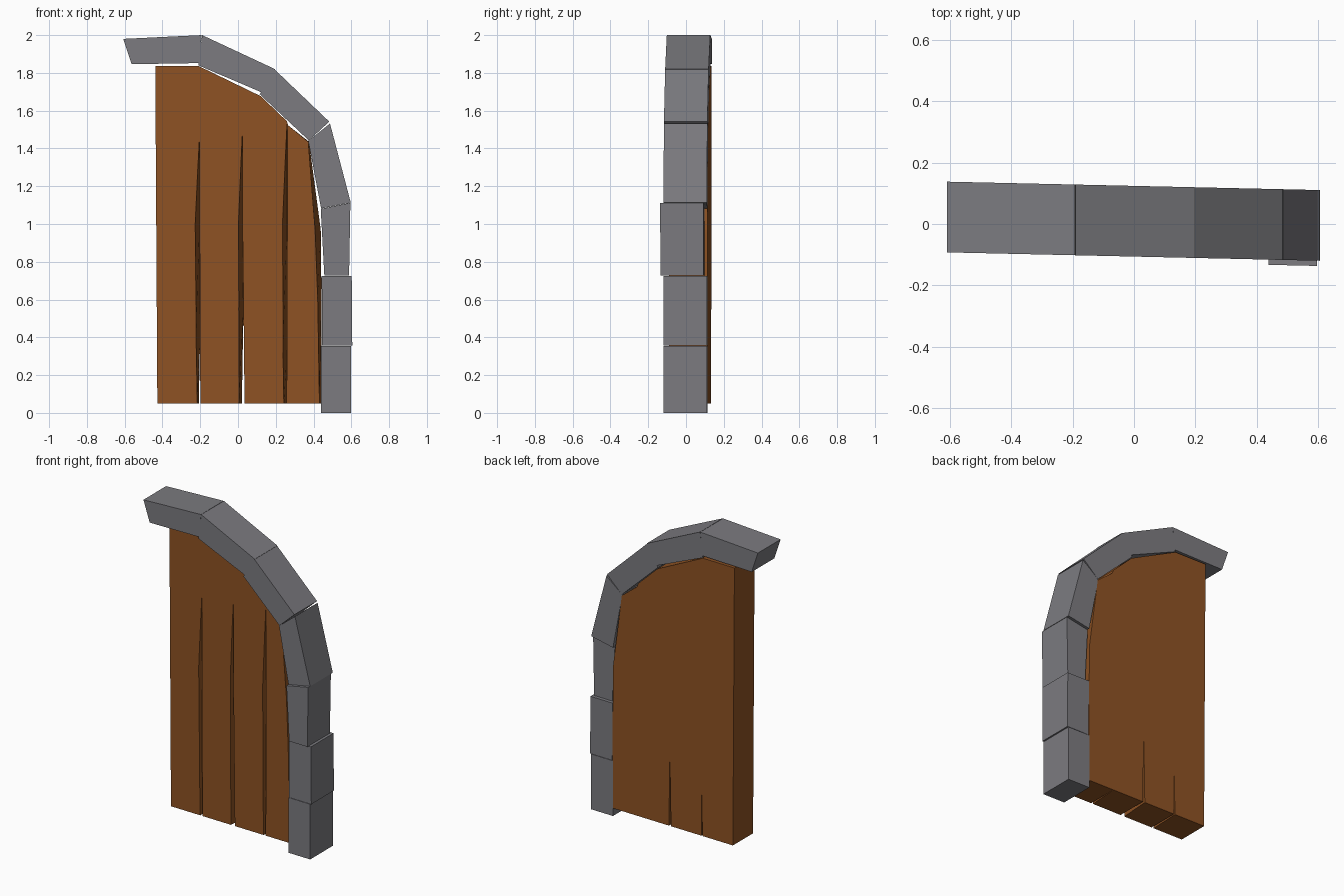
import bpy, bmesh

if "Cube" in bpy.data.objects:
    bpy.data.objects.remove(bpy.data.objects["Cube"])


def material(name, rgb):
    m = bpy.data.materials.new(name)
    m.diffuse_color = (*rgb, 1)
    m.use_nodes = True
    m.node_tree.nodes["Principled BSDF"].inputs["Base Color"].default_value = m.diffuse_color
    return m


STONE = material("grey stone", (0.20, 0.198, 0.215))
WOOD = material("brown wood", (0.27, 0.085, 0.017))


def skew(x, y, z):
    # the whole model is turned very slightly about z
    return (x, y + 0.009 - 0.0225 * x, z)


def loft(name, rings, mat):
    """Closed solid through rings of equal point count."""
    bm = bmesh.new()
    vs = [[bm.verts.new(skew(*p)) for p in r] for r in rings]
    n = len(rings[0])
    for a, b in zip(vs, vs[1:]):
        for i in range(n):
            j = (i + 1) % n
            bm.faces.new((a[i], a[j], b[j], b[i]))
    bm.faces.new(vs[0][::-1])
    bm.faces.new(vs[-1])
    # triangulate the bent side quads so booleans stay exact
    bmesh.ops.triangulate(bm, faces=[f for f in bm.faces if len(f.verts) == 4])
    bmesh.ops.recalc_face_normals(bm, faces=bm.faces[:])
    me = bpy.data.meshes.new(name)
    bm.to_mesh(me)
    bm.free()
    me.materials.append(mat)
    ob = bpy.data.objects.new(name, me)
    bpy.context.collection.objects.link(ob)
    return ob


# Stone frame: front outline of each block and its depth offset
blocks = [
    ([(0.44, 0), (0.597, 0), (0.597, 0.355), (0.44, 0.355)], 0),
    ([(0.445, 0.357), (0.605, 0.357), (0.602, 0.725), (0.443, 0.725)], 0),
    ([(0.457, 0.728), (0.588, 0.728), (0.595, 1.112), (0.438, 1.08)], -0.017),
    ([(0.44, 1.082), (0.597, 1.113), (0.487, 1.532), (0.372, 1.44)], 0),
    ([(0.375, 1.442), (0.483, 1.542), (0.19, 1.822), (0.115, 1.687)], 0),
    ([(0.125, 1.697), (0.196, 1.82), (-0.19, 2.0), (-0.21, 1.84)], 0),
    ([(-0.205, 1.852), (-0.192, 2.0), (-0.608, 1.98), (-0.563, 1.846)], 0),
]
for outline, dy in blocks:
    loft("stone_block", [[(x, y + dy, z) for x, z in outline]
                         for y in (-0.115, 0.115)], STONE)

# Wooden door: (front x, back x, z) around the outline
FRONT, BACK = -0.09, 0.115
outline = [(-0.427, -0.427, 0.05), (0.431, 0.442, 0.05), (0.422, 0.442, 0.6),
           (0.408, 0.438, 0.97), (0.372, 0.376, 1.435), (0.266, 0.266, 1.522),
           (0.258, 0.258, 1.545), (0.12, 0.12, 1.677), (-0.21, -0.21, 1.837),
           (-0.438, -0.438, 1.837)]
door = loft("plank_door", [[(a, FRONT, z) for a, b, z in outline],
                           [(b, BACK, z) for a, b, z in outline]], WOOD)

# Tapered grooves between planks; two are open through to the back at the foot
# (left at foot, right at foot, left at middle, right above, slit width, slit top, top)
grooves = [(-0.217, -0.199, -0.230, -0.203, 0.008, 0.37, 1.45),
           (0.004, 0.035, -0.001, 0.024, 0.014, 0.55, 1.47),
           (0.241, 0.257, 0.232, 0.261, 0.0, 0.3, 1.53)]
cutters = []
for l0, r0, l1, r1, slit, zs, zt in grooves:
    deep = 0.13 if slit else 0.10
    rm = (r0 + r1) / 2

    def ring(l, r, w, y, z):
        w = max(w, 0.001)
        return [(l, FRONT - 0.02, z), (r, FRONT - 0.02, z), (r, y, z), (r - w, y, z)]

    rings = [ring(l0, r0, slit, deep, 0.02),
             ring((l0 + l1) / 2, rm, 0, BACK - 0.003 if slit else deep, zs),
             ring(l1, r1, 0, 0.05, 1.0),
             ring(r1 - 0.002, r1, 0, FRONT + 0.01, zt)]
    cut = loft("groove_cutter", rings, WOOD)
    cut.hide_render = True
    cutters.append(cut)
    mod = door.modifiers.new("groove", "BOOLEAN")
    mod.operation = "DIFFERENCE"
    mod.solver = "EXACT"
    mod.object = cut

# Bake the grooves and remove the cutters
bpy.context.view_layer.update()
dg = bpy.context.evaluated_depsgraph_get()
door_mesh = bpy.data.meshes.new_from_object(door.evaluated_get(dg))
door.modifiers.clear()
door.data = door_mesh
for c in cutters:
    bpy.data.objects.remove(c)
